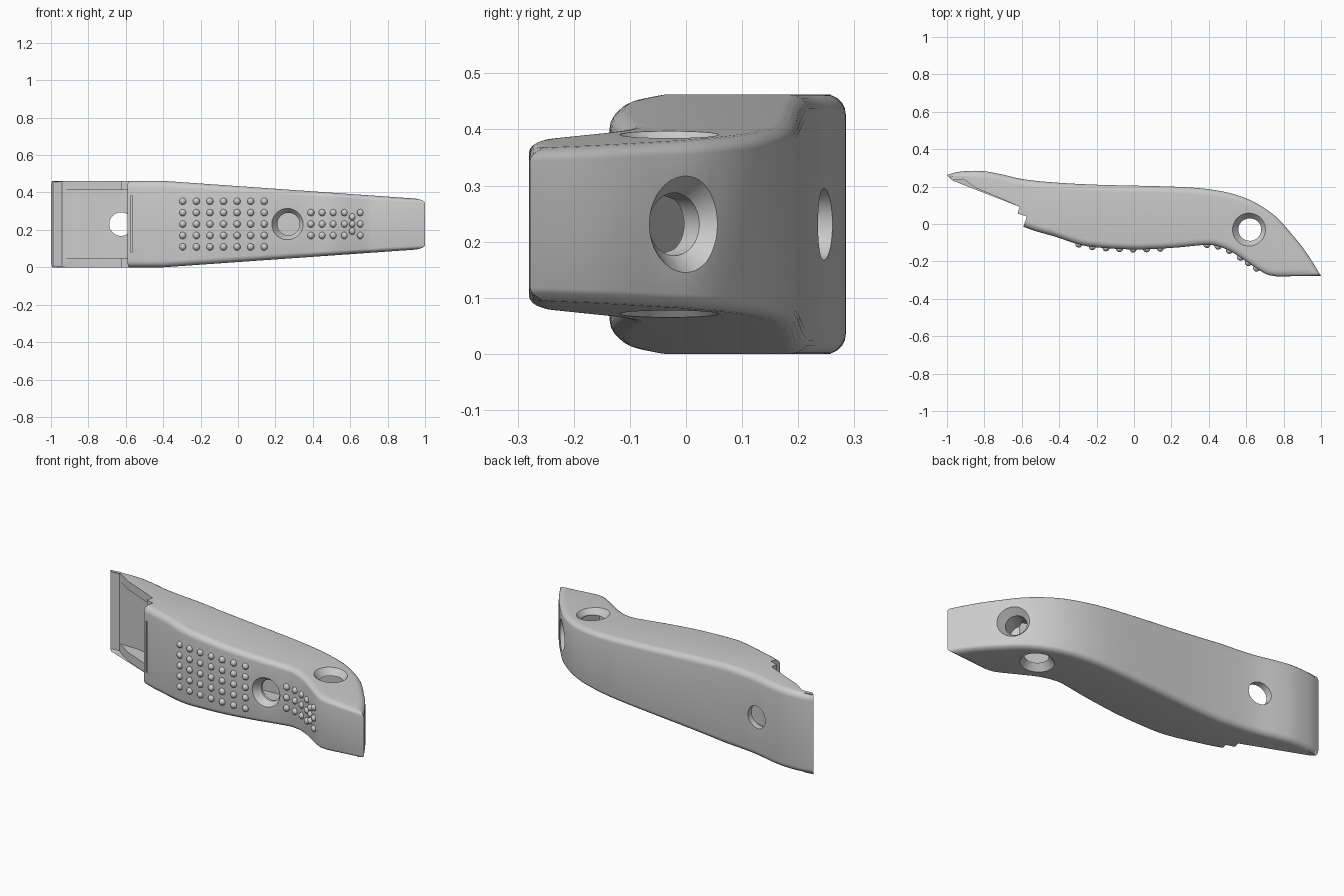
import bpy, bmesh, math
from mathutils import Vector, Matrix

if "Cube" in bpy.data.objects:
    bpy.data.objects.remove(bpy.data.objects["Cube"])

MID = 0.231  # half height of the handle


def taper(x):
    return 1 - 0.425 * max(0, x + 0.4) / 1.4


def spline(pts, n=4):
    """Smooth curve through the given points."""
    p = [Vector(q) for q in pts]
    p = [2 * p[0] - p[1]] + p + [2 * p[-1] - p[-2]]
    out = []
    for a, b, c, d in zip(p, p[1:], p[2:], p[3:]):
        for i in range(n):
            t = i / n
            out.append(0.5 * (2 * b + (c - a) * t + (2 * a - 5 * b + 4 * c - d) * t * t
                              + (3 * b - a - 3 * c + d) * t ** 3))
    return out + [p[-2]]


def finish(name, bm):
    bmesh.ops.recalc_face_normals(bm, faces=bm.faces)
    me = bpy.data.meshes.new(name)
    bm.to_mesh(me)
    bm.free()
    ob = bpy.data.objects.new(name, me)
    bpy.context.collection.objects.link(ob)
    return ob


def prism(name, outline, half, rim=0, fillet=0.0):
    """Extrude an xy outline in z, round the first rim points, then taper along x."""
    bm = bmesh.new()
    lo = [bm.verts.new((p[0], p[1], MID - half)) for p in outline]
    hi = [bm.verts.new((p[0], p[1], MID + half)) for p in outline]
    n = len(outline)
    bm.faces.new(lo)
    bm.faces.new(hi[::-1])
    for i in range(n):
        j = (i + 1) % n
        bm.faces.new((lo[i], hi[i], hi[j], lo[j]))
    bmesh.ops.recalc_face_normals(bm, faces=bm.faces)
    if rim:
        edges = [bm.edges.get((r[i], r[i + 1])) for r in (lo, hi) for i in range(rim - 1)]
        bmesh.ops.bevel(bm, geom=edges, offset=fillet, segments=5, profile=0.5,
                        affect='EDGES', clamp_overlap=False)
    bmesh.ops.bisect_plane(bm, geom=bm.verts[:] + bm.edges[:] + bm.faces[:],
                           plane_co=(-0.4, 0, 0), plane_no=(1, 0, 0))
    for v in bm.verts:
        v.co.z = MID + (v.co.z - MID) * taper(v.co.x)
    return finish(name, bm)


def countersink(name, pos, normal, r_out, r_in, depth, length):
    """Cutter: a cone opening at the surface, followed by a straight bore."""
    bm = bmesh.new()
    slope = (r_out - r_in) / depth
    rings = [(0.05, r_out + 0.05 * slope), (-depth, r_in), (-length, r_in)]
    n, loops = 40, []
    for h, r in rings:
        loops.append([bm.verts.new((r * math.cos(2 * math.pi * i / n),
                                    r * math.sin(2 * math.pi * i / n), h)) for i in range(n)])
    for a, b in zip(loops, loops[1:]):
        for i in range(n):
            bm.faces.new((a[i], a[(i + 1) % n], b[(i + 1) % n], b[i]))
    bm.faces.new(loops[0])
    bm.faces.new(loops[-1])
    rot = Vector(normal).to_track_quat('Z', 'Y').to_matrix().to_4x4()
    bm.transform(Matrix.Translation(pos) @ rot)
    return finish(name, bm)


def cut(ob, cutter):
    m = ob.modifiers.new("cut", 'BOOLEAN')
    m.operation, m.solver, m.object = 'DIFFERENCE', 'EXACT', cutter
    cutter.hide_render = True
    bpy.context.view_layer.objects.active = ob
    bpy.ops.object.modifier_apply(modifier=m.name)
    bpy.data.objects.remove(cutter)


# Handle outline: curved back, pointed tail, grip front, stepped mouth
back = spline([(-1, .262), (-.93, .28), (-.82, .284), (-.72, .268), (-.6, .241), (-.45, .224),
               (-.2, .21), (.2, .2), (.4, .186), (.55, .155), (.66, .108), (.76, .038),
               (.84, -.05), (.92, -.15), (1, -.278)])
front = spline([(.76, -.28), (.7, -.265), (.6, -.2), (.52, -.148), (.45, -.12), (.38, -.112),
                (.2, -.128), (0, -.136), (-.2, -.125), (-.3, -.108), (-.42, -.068),
                (-.52, -.04), (-.592, -.015)])
chain = back + front
mouth = [(-.572, .04), (-.622, .055), (-.612, .092), (-.72, .14), (-.84, .19), (-.94, .258), (-.99, .25)]
handle = prism("handle", chain + [Vector(p) for p in mouth], MID, len(chain), 0.035)

# Hollow for the blade, open at the mouth
cut(handle, prism("hollow_cutter", [
    (-1.1, .245), (-.93, .25), (-.82, .25), (-.6, .205), (-.2, .173), (.2, .163), (.4, .145),
    (.55, .105), (.65, .05), (.705, -.02), (.66, -.15), (.6, -.145), (.5, -.09), (.38, -.065),
    (0, -.09), (-.25, -.075), (-.4, -.025), (-.54, .015), (-.571, .041), (-.7, .03), (-1.1, .03)], 0.181))

# Countersunk holes: both sides, grip front and tail
side_z = MID * taper(.62)
for s in (1, -1):
    cut(handle, countersink("side_hole_cutter", (.62, -.03, MID + s * side_z), (0, 0, s), .088, .06, .034, .12))
cut(handle, countersink("front_hole_cutter", (.27, -.124, MID), (0, -1, 0), .085, .06, .035, .12))
cut(handle, countersink("tail_hole_cutter", (.81, -.005 + .02, MID), (.8, .6, 0), .1, .056, .06, .17))
# Plain hole in the back plate and thin groove on the lip
cut(handle, countersink("back_hole_cutter", (-.625, .25, MID), (0, 1, 0), .064, .063, .05, .1))
bm = bmesh.new()
bmesh.ops.create_cube(bm, size=1, matrix=Matrix.Translation((-.57, -.025, MID)) @ Matrix.Diagonal((.012, .036, .3, 1)))
cut(handle, finish("groove_cutter", bm))


# Grip studs following the front curve
def front_y(x):
    for a, b in zip(front, front[1:]):
        if b.x <= x <= a.x:
            return a.y + (b.y - a.y) * (x - a.x) / (b.x - a.x)
    return -.13


spots = [(-.295 + .0725 * i, MID + .061 * j) for i in range(7) for j in (-2, -1, 0, 1, 2)]
for x, gap in ((.39, .061), (.45, .061), (.51, .061), (.57, .061), (.612, .038), (.655, .061)):
    spots += [(x, MID + gap * j) for j in (-1, 0, 1)]
bm = bmesh.new()
for x, z in spots:
    bmesh.ops.create_uvsphere(bm, u_segments=14, v_segments=8, radius=.019,
                              matrix=Matrix.Translation((x, front_y(x) + .002, z)))
studs = finish("grip_studs", bm)

for ob in (handle, studs):
    bpy.ops.object.select_all(action='DESELECT')
    ob.select_set(True)
    bpy.context.view_layer.objects.active = ob
    bpy.ops.object.shade_smooth_by_angle(angle=math.radians(35))
